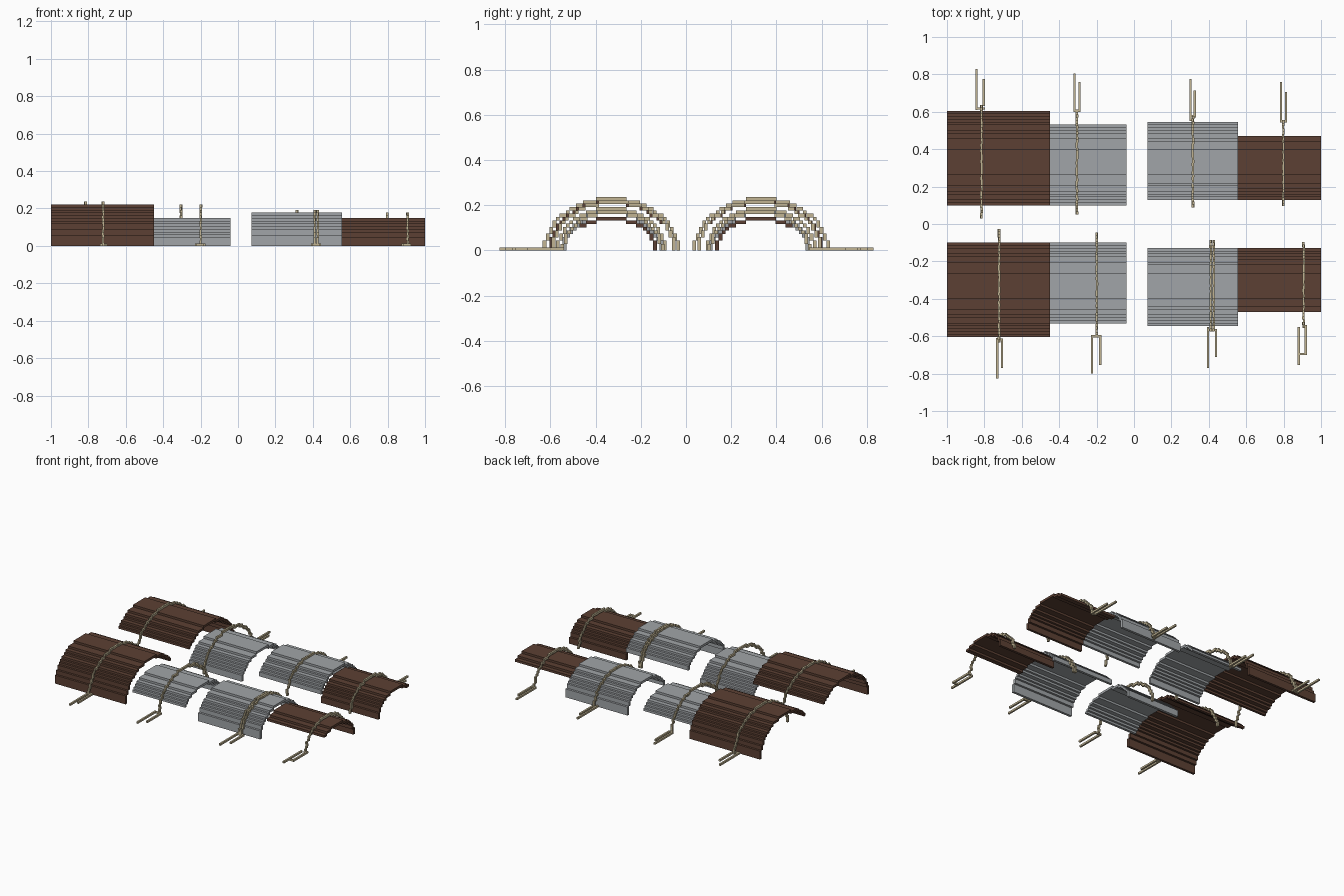
import bpy, bmesh, math, random

if "Cube" in bpy.data.objects:
    bpy.data.objects.remove(bpy.data.objects["Cube"])
random.seed(4)
P = 0.0148          # size of one block step
G = 0.0012          # small overlap so stepped blocks join


def material(name, rgb):
    m = bpy.data.materials.new(name)
    m.diffuse_color = tuple(((v / 255 + 0.055) / 1.055) ** 2.4 for v in rgb) + (1,)
    m.use_nodes = True
    m.node_tree.nodes["Principled BSDF"].inputs["Base Color"].default_value = m.diffuse_color
    return m


BROWN = material("rust brown", (92, 64, 51))
GREY = material("galvanised grey", (161, 165, 168))
ROPE = material("rope beige", (194, 181, 148))


def box(bm, x0, x1, y0, y1, z0, z1):
    v = [bm.verts.new((x, y, z)) for x in (x0, x1) for y in (y0, y1) for z in (z0, z1)]
    for f in ((0, 1, 3, 2), (4, 6, 7, 5), (0, 4, 5, 1), (2, 3, 7, 6), (0, 2, 6, 4), (1, 5, 7, 3)):
        bm.faces.new([v[i] for i in f])


def finish(name, bm, mat):
    bmesh.ops.recalc_face_normals(bm, faces=bm.faces[:])
    me = bpy.data.meshes.new(name)
    bm.to_mesh(me)
    bm.free()
    me.materials.append(mat)
    bpy.context.collection.objects.link(bpy.data.objects.new(name, me))


def arch_cells(half_width, rows):
    """Stepped half ellipse as grid cells (column, row), one cell thick."""
    a, b = half_width - P / 2, (rows - 0.5) * P
    cells = set()
    n = int(a / P) + 1
    for i in range(-n, n + 1):                      # flat part: one cell per column
        y = i * P
        if abs(y) < a:
            z = b * math.sqrt(1 - (y / a) ** 2)
            if b * b * abs(y) <= a * a * z:
                cells.add((i, int(z / P)))
    for j in range(rows):                           # steep part: one cell per row
        z = (j + 0.5) * P
        if z < b:
            y = a * math.sqrt(1 - (z / b) ** 2)
            if b * b * y >= a * a * z:
                i = round(y / P)
                cells |= {(i, j), (-i, j)}
    return cells


# curved sheets: name, material, x range, centre y, half width, rows, y clip range
SHEETS = [
    ("large_brown", BROWN, -1.0, -0.45, 0.33, 0.277, 15, 0.10, 0.61),
    ("left_grey", GREY, -0.45, -0.04, 0.33, 0.23, 10, 0.10, 0.525),
    ("right_grey", GREY, 0.073, 0.555, 0.33, 0.22, 12, 0.13, 0.555),
    ("small_brown", BROWN, 0.555, 1.0, 0.33, 0.205, 10, 0.12, 0.47),
]
for side, s in (("back", 1), ("front", -1)):
    for name, mat, x0, x1, c, hw, rows, lo, hi in SHEETS:
        bm = bmesh.new()
        cells = {k for k in arch_cells(hw, rows) if lo - 0.004 <= c + k[0] * P <= hi}
        for j in range(rows):
            cols = sorted(i for i, r in cells if r == j)
            while cols:                             # merge runs into planks
                run = [cols.pop(0)]
                while cols and cols[0] == run[-1] + 1:
                    run.append(cols.pop(0))
                ya = s * (c + (run[0] - 0.5) * P - G)
                yb = s * (c + (run[-1] + 0.5) * P + G)
                box(bm, x0, x1, min(ya, yb), max(ya, yb), max(0, j * P - G), (j + 1) * P)
        finish(f"{side}_{name}_curved_sheet", bm, mat)

# ropes: side, x, centre y, half width, rows, strand spread,
# then ground rods (x, near y, far y) and cross pieces (x0, x1, y)
ROPES = [
    (1, -0.815, 0.333, 0.30, 16, 0, [(-0.842, 0.61, 0.83), (-0.803, 0.63, 0.775)], [(-0.842, -0.803, 0.618)]),
    (1, -0.305, 0.325, 0.277, 15, 0, [(-0.318, 0.60, 0.805), (-0.292, 0.60, 0.76)], [(-0.318, -0.292, 0.605)]),
    (1, 0.315, 0.333, 0.245, 13, 0, [(0.302, 0.55, 0.775), (0.325, 0.57, 0.715)], [(0.302, 0.325, 0.577)]),
    (1, 0.798, 0.325, 0.225, 12, 0, [(0.786, 0.545, 0.76), (0.812, 0.545, 0.705)], [(0.786, 0.812, 0.55)]),
    (-1, -0.721, 0.33, 0.30, 16, 0, [(-0.731, 0.61, 0.825), (-0.706, 0.62, 0.77)], [(-0.731, -0.706, 0.618)]),
    (-1, -0.199, 0.32, 0.277, 15, 0, [(-0.224, 0.595, 0.80), (-0.18, 0.595, 0.755)], [(-0.224, -0.18, 0.60)]),
    (-1, 0.418, 0.33, 0.245, 13, 0.008, [(0.396, 0.55, 0.77), (0.438, 0.57, 0.71)], [(0.396, 0.438, 0.567)]),
    (-1, 0.907, 0.325, 0.225, 12, 0, [(0.918, 0.54, 0.70), (0.881, 0.55, 0.755)],
     [(0.881, 0.918, 0.695), (0.907, 0.918, 0.545)]),
]
R = 0.006           # half width of a rope block
for n, (s, x, c, hw, rows, spread, rods, crosses) in enumerate(ROPES):
    bm = bmesh.new()
    strands = (-spread, spread) if spread else (0,)
    for i, j in sorted(arch_cells(hw, rows)):       # blocky arch with a slight twist
        for d in strands:
            xc = x + d + random.uniform(-0.002, 0.002)
            y = s * (c + i * P)
            h = P / 2 + G / 2
            box(bm, xc - R, xc + R, y - h, y + h, max(0, j * P - G), (j + 1) * P)
    for rx, near, far in rods:                      # loose ends on the ground
        ya, yb = sorted((s * near, s * far))
        box(bm, rx - R, rx + R, ya, yb, 0, 0.013)
    for xa, xb, y in crosses:
        box(bm, xa - R, xb + R, s * y - R, s * y + R, 0, 0.0125)
    finish(f"{'back' if s > 0 else 'front'}_tie_rope_{n % 4 + 1}", bm, ROPE)
